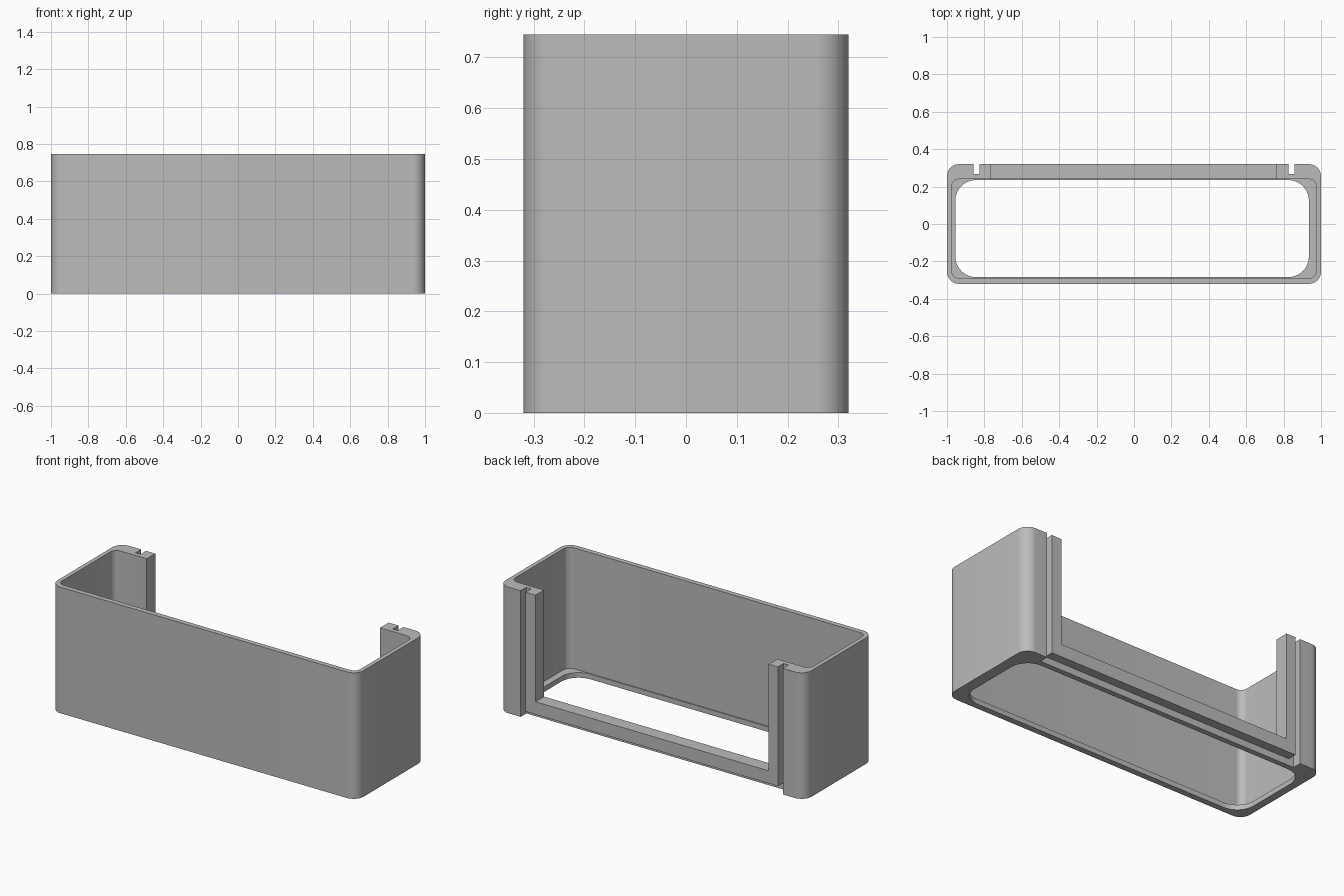
import bpy, bmesh, math

if "Cube" in bpy.data.objects:
    bpy.data.objects.remove(bpy.data.objects["Cube"], do_unlink=True)

HEIGHT = 0.745
BACK = 0.32

grey = bpy.data.materials.new("plain_grey")
grey.use_nodes = True
colour = (0.5, 0.5, 0.5, 1)
grey.diffuse_color = colour
grey.node_tree.nodes["Principled BSDF"].inputs["Base Color"].default_value = colour


def rounded_block(name, x0, x1, y0, y1, z0, z1, radius=0.0, steps=10):
    """Upright prism with a rounded rectangular plan."""
    r = radius
    corners = [(x1 - r, y1 - r), (x0 + r, y1 - r), (x0 + r, y0 + r), (x1 - r, y0 + r)]
    bm = bmesh.new()
    ring = []
    for quarter, (cx, cy) in enumerate(corners):
        for i in range(steps + 1 if r else 1):
            a = math.pi / 2 * (quarter + i / steps)
            ring.append(bm.verts.new((cx + r * math.cos(a), cy + r * math.sin(a), z0)))
    base = bm.faces.new(ring)
    extruded = bmesh.ops.extrude_face_region(bm, geom=[base])["geom"]
    top = [v for v in extruded if isinstance(v, bmesh.types.BMVert)]
    bmesh.ops.translate(bm, verts=top, vec=(0, 0, z1 - z0))
    bmesh.ops.recalc_face_normals(bm, faces=bm.faces)
    mesh = bpy.data.meshes.new(name)
    bm.to_mesh(mesh)
    bm.free()
    mesh.materials.append(grey)
    obj = bpy.data.objects.new(name, mesh)
    bpy.context.collection.objects.link(obj)
    return obj


# Outer body
tray = rounded_block("open_back_tray", -1, 1, -BACK, BACK, 0, HEIGHT, 0.065)

# Cavity, floor opening, back window and the recess under the sill
cutters = [
    rounded_block("cavity_cutter", -0.975, 0.975, -0.29, 0.24, 0.03, 1, 0.04),
    rounded_block("floor_cutter", -0.955, 0.935, -0.284, 0.235, -0.1, 0.1, 0.11),
    rounded_block("window_cutter", -0.765, 0.76, 0.2, 0.4, 0.115, 1),
    rounded_block("recess_cutter", -0.857, 0.857, 0.267, 0.4, -0.1, 0.04),
]
# Slide grooves in the back posts
for side in (-1, 1):
    x0, x1 = sorted((side * 0.825, side * 0.857))
    cutters.append(rounded_block("groove_cutter", x0, x1, 0.267, 0.4, -0.1, 1))

bpy.context.view_layer.objects.active = tray
for cutter in cutters:
    cutter.hide_render = True
    cut = tray.modifiers.new(cutter.name, "BOOLEAN")
    cut.operation = "DIFFERENCE"
    cut.solver = "EXACT"
    cut.object = cutter
    bpy.ops.object.modifier_apply(modifier=cut.name)
    bpy.data.objects.remove(cutter, do_unlink=True)

# Smooth corners with crisp edges
bpy.ops.object.select_all(action="DESELECT")
tray.select_set(True)
bpy.ops.object.shade_smooth_by_angle(angle=math.radians(30))
